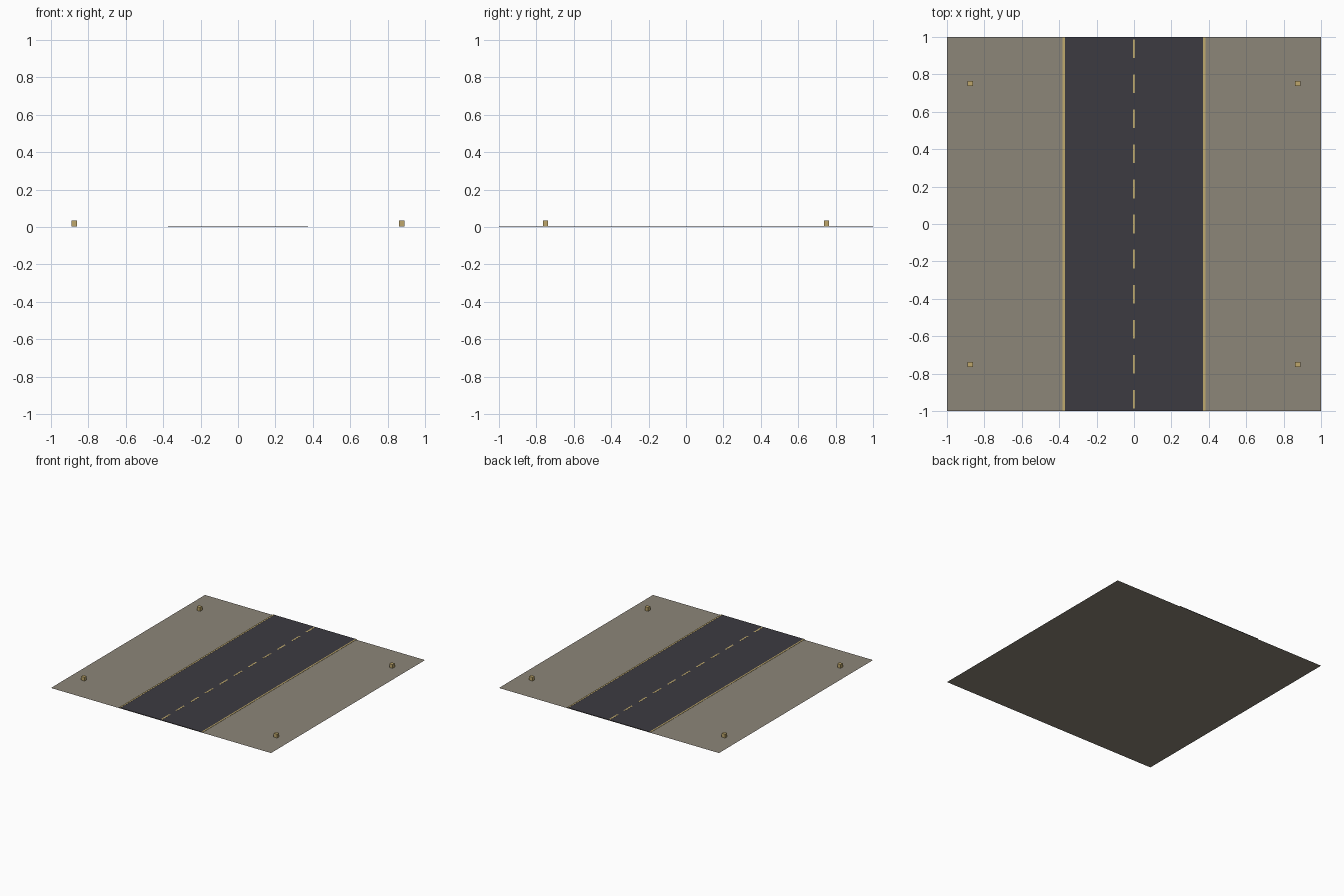
import bpy

if "Cube" in bpy.data.objects:
    bpy.data.objects.remove(bpy.data.objects["Cube"])


def material(name, rgb):
    m = bpy.data.materials.new(name)
    m.diffuse_color = (*rgb, 1.0)
    m.use_nodes = True
    m.node_tree.nodes["Principled BSDF"].inputs["Base Color"].default_value = m.diffuse_color
    return m


SAND = material("dusty ground", (0.265, 0.238, 0.19))
ASPHALT = material("dark asphalt", (0.046, 0.043, 0.053))
PAINT = material("faded yellow paint", (0.52, 0.40, 0.155))
MARKER = material("tan marker", (0.52, 0.39, 0.15))


def box(name, center, size, mat):
    bpy.ops.mesh.primitive_cube_add(size=1, location=center)
    ob = bpy.context.object
    ob.name = name
    ob.scale = size
    bpy.ops.object.transform_apply(location=False, rotation=False, scale=True)
    ob.data.materials.append(mat)
    return ob


# Flat ground sheet
bpy.ops.mesh.primitive_plane_add(size=2, location=(0, 0, 0))
ground = bpy.context.object
ground.name = "ground"
ground.data.materials.append(SAND)

# Thin road slab
box("road", (0, 0, 0.004), (0.75, 2, 0.003), ASPHALT)

# Solid edge lines
for side, x in (("left", -0.375), ("right", 0.375)):
    box(f"edge_line_{side}", (x, 0, 0.0055), (0.0125, 2, 0.0015), PAINT)

# Dashed centre line
for i in range(11):
    box(f"centre_dash_{i + 1}", (0, -0.9375 + 0.1875 * i, 0.0055),
        (0.0125, 0.1, 0.0015), PAINT)

# Small corner marker blocks
for x in (-0.875, 0.875):
    for y in (-0.75, 0.75):
        box("corner_marker", (x, y, 0.019), (0.031, 0.027, 0.031), MARKER)
